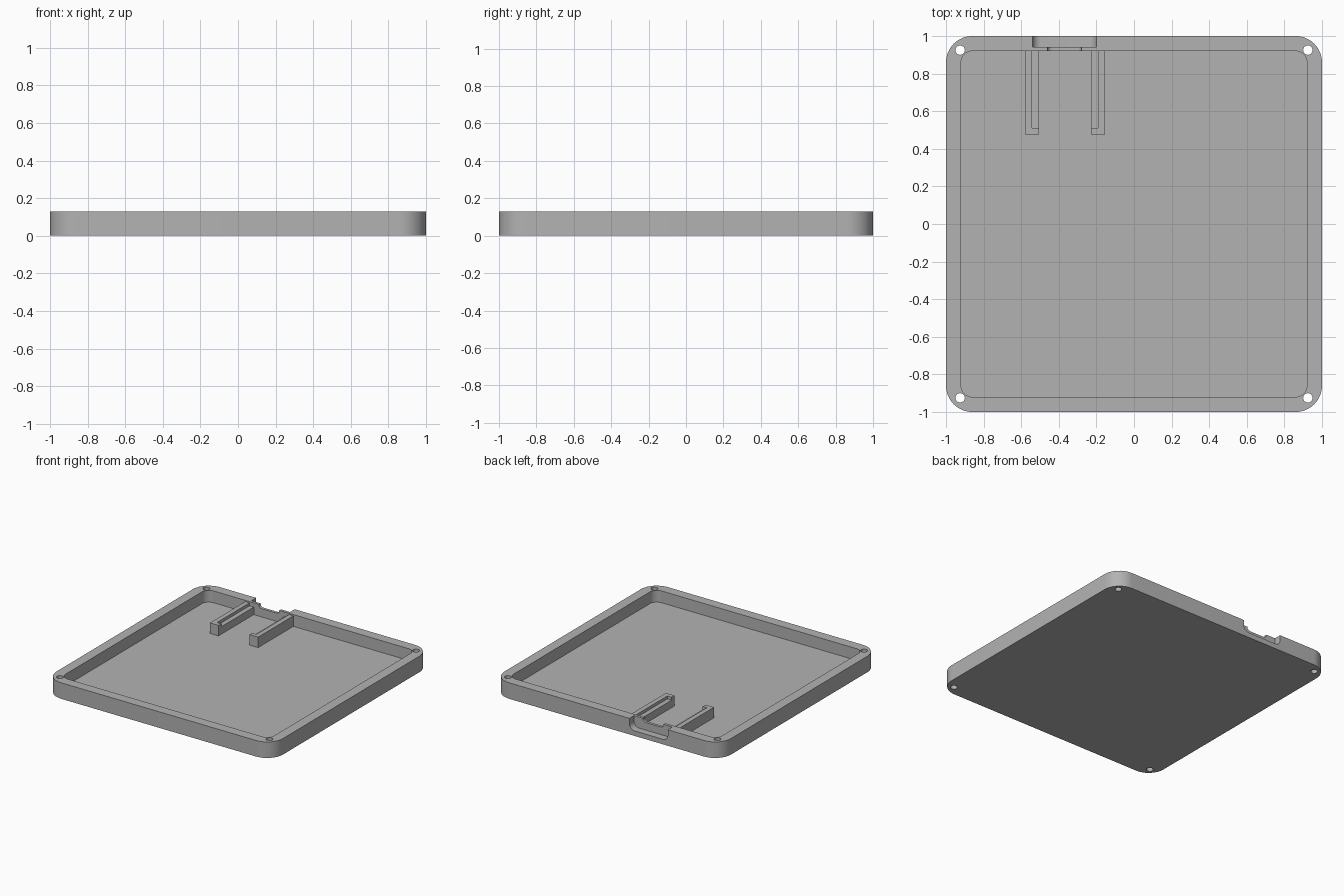
import bpy, bmesh, math

if "Cube" in bpy.data.objects:
    bpy.data.objects.remove(bpy.data.objects["Cube"], do_unlink=True)

HEIGHT, FLOOR = 0.128, 0.034

grey = bpy.data.materials.new("light_grey")
grey.use_nodes = True
colour = (0.45, 0.45, 0.45, 1)
grey.diffuse_color = colour
grey.node_tree.nodes["Principled BSDF"].inputs["Base Color"].default_value = colour


def rounded_rect(x0, x1, y0, y1, r, steps=12):
    """Outline of a rectangle with rounded corners, counter-clockwise."""
    centres = [(x1 - r, y1 - r), (x0 + r, y1 - r), (x0 + r, y0 + r), (x1 - r, y0 + r)]
    return [(cx + r * math.cos(a), cy + r * math.sin(a))
            for k, (cx, cy) in enumerate(centres)
            for a in (math.pi / 2 * (k + i / steps) for i in range(steps + 1))]


def circle(cx, cy, r, sides=24):
    return [(cx + r * math.cos(math.tau * i / sides),
             cy + r * math.sin(math.tau * i / sides)) for i in range(sides)]


def prism(name, outline, low, high, along="z"):
    """Extrude an outline along z, or an x-z outline along y."""
    place = (lambda u, v: (u, v, low)) if along == "z" else (lambda u, v: (u, low, v))
    shift = (0, 0, high - low) if along == "z" else (0, high - low, 0)
    bm = bmesh.new()
    face = bm.faces.new([bm.verts.new(place(u, v)) for u, v in outline])
    new = bmesh.ops.extrude_face_region(bm, geom=[face])["geom"]
    bmesh.ops.translate(bm, vec=shift, verts=[g for g in new if isinstance(g, bmesh.types.BMVert)])
    bmesh.ops.recalc_face_normals(bm, faces=bm.faces)
    mesh = bpy.data.meshes.new(name)
    bm.to_mesh(mesh)
    bm.free()
    mesh.materials.append(grey)
    obj = bpy.data.objects.new(name, mesh)
    bpy.context.collection.objects.link(obj)
    return obj


def activate(obj):
    bpy.ops.object.select_all(action="DESELECT")
    obj.select_set(True)
    bpy.context.view_layer.objects.active = obj


def cut(obj, cutter):
    mod = obj.modifiers.new("cut", "BOOLEAN")
    mod.operation, mod.solver, mod.object = "DIFFERENCE", "EXACT", cutter
    activate(obj)
    bpy.ops.object.modifier_apply(modifier=mod.name)
    bpy.data.objects.remove(cutter, do_unlink=True)


# Tray body with its cavity
tray = prism("tray", rounded_rect(-1, 1, -1, 1, 0.14), 0, HEIGHT)
cut(tray, prism("cavity_cutter", rounded_rect(-0.92, 0.92, -0.92, 0.92, 0.06), FLOOR, 0.3))

# Screw holes through the corners
for sx in (-1, 1):
    for sy in (-1, 1):
        cut(tray, prism("hole_cutter", circle(sx * 0.925, sy * 0.925, 0.025), -0.1, 0.3))

# Plug recess in the back wall, with a shallow socket notch in the thin lip behind it
cut(tray, prism("recess_cutter", rounded_rect(-0.54, -0.2, 0.04, 0.3, 0.045), 0.942, 1.1, "y"))
cut(tray, prism("notch_cutter", rounded_rect(-0.46, -0.28, 0.1, 0.3, 0.025), 0.9, 1.0, "y"))
activate(tray)
bpy.ops.object.shade_smooth_by_angle(angle=math.radians(30))

# Stepped board rails: outer wall, end stop and a lower ledge on the inner side
for side, outer, inner in (("right", -0.58, -0.505), ("left", -0.155, -0.23)):
    x0, x1 = sorted((outer, inner))
    rail = prism(side + "_rail", rounded_rect(x0, x1, 0.475, 0.93, 0.0001, 1), FLOOR - 0.01, 0.118)
    step = (outer + inner) / 2
    x0, x1 = sorted((step, inner + (inner - outer)))
    cut(rail, prism("ledge_cutter", rounded_rect(x0, x1, 0.51, 1.1, 0.0001, 1), 0.094, 0.3))
